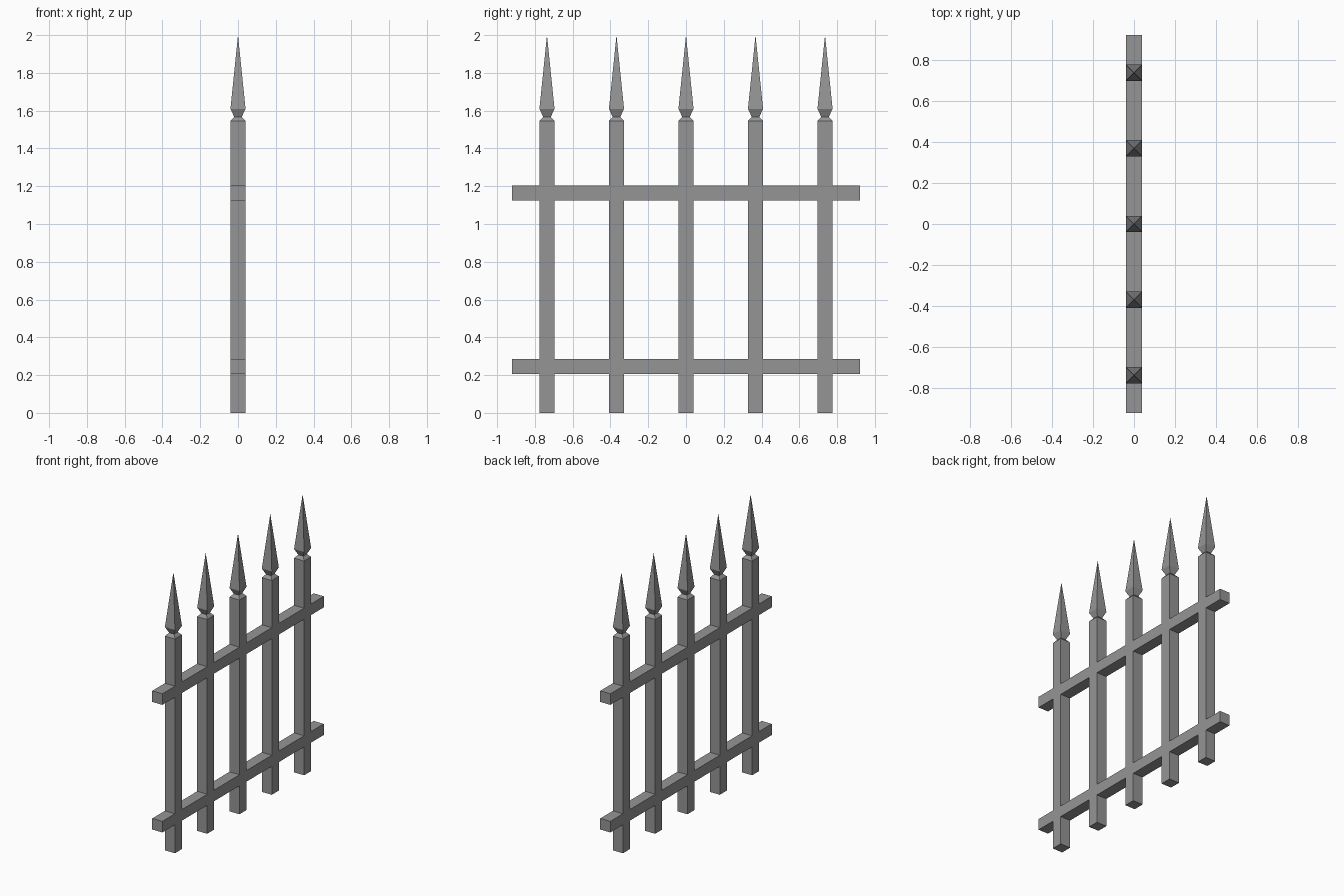
import bpy
import bmesh

cube = bpy.data.objects.get("Cube")
if cube:
    bpy.data.objects.remove(cube, do_unlink=True)

HALF = 0.04          # half thickness of posts and rails
SPACING = 0.368
RAIL_HALF = 0.92

iron = bpy.data.materials.new("iron_grey")
iron.use_nodes = True
colour = (0.3, 0.3, 0.3, 1)
iron.diffuse_color = colour
iron.node_tree.nodes["Principled BSDF"].inputs["Base Color"].default_value = colour


def square_loft(name, profile, location):
    """Stack square rings of (half x, half y, z); a zero size gives a point."""
    bm = bmesh.new()
    rings = []
    for hx, hy, z in profile:
        if hx == 0:
            rings.append([bm.verts.new((0, 0, z))] * 4)
        else:
            rings.append([bm.verts.new((sx * hx, sy * hy, z))
                          for sx, sy in ((-1, -1), (1, -1), (1, 1), (-1, 1))])
    for low, high in zip(rings, rings[1:]):
        for i in range(4):
            j = (i + 1) % 4
            corners = dict.fromkeys((low[i], low[j], high[j], high[i]))
            bm.faces.new(list(corners))
    for ring in (rings[0], rings[-1]):
        if len(set(ring)) == 4:
            bm.faces.new(ring)
    bmesh.ops.recalc_face_normals(bm, faces=bm.faces)
    mesh = bpy.data.meshes.new(name)
    bm.to_mesh(mesh)
    bm.free()
    mesh.materials.append(iron)
    obj = bpy.data.objects.new(name, mesh)
    obj.location = location
    bpy.context.collection.objects.link(obj)
    return obj


# Square post, pinched neck and spear point in one continuous profile
picket = [(HALF, HALF, 0), (HALF, HALF, 1.545), (0.02, 0.02, 1.567),
          (HALF, HALF, 1.61), (0, 0, 2)]
for i in range(-2, 3):
    square_loft(f"picket_{i + 3}", picket, (0, i * SPACING, 0))

# Horizontal rails, flush with the posts
for name, z in (("lower_rail", 0.205), ("upper_rail", 1.125)):
    square_loft(name, [(HALF, RAIL_HALF, 0), (HALF, RAIL_HALF, 2 * HALF)], (0, 0, z))
